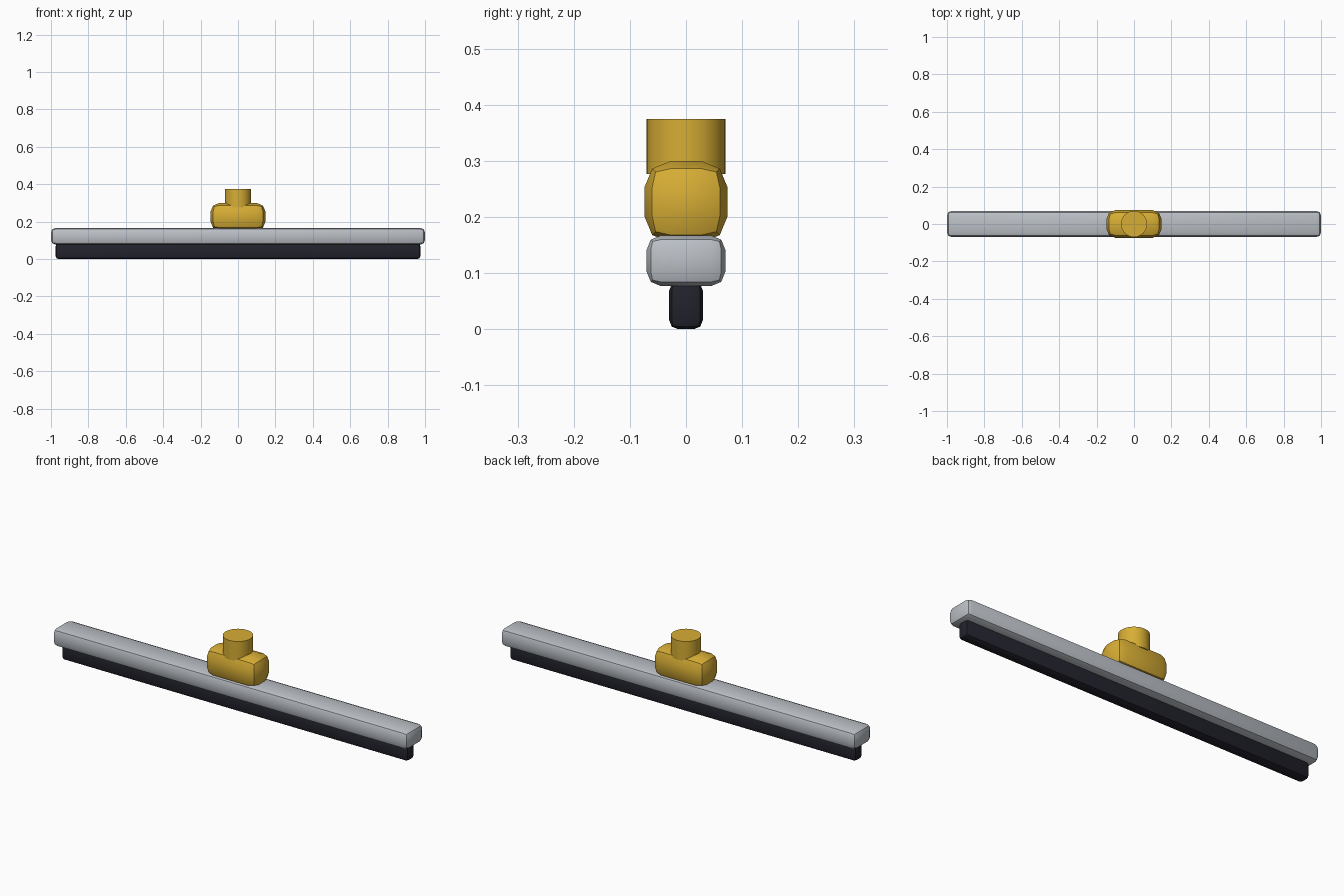
import bpy
import math

if "Cube" in bpy.data.objects:
    bpy.data.objects.remove(bpy.data.objects["Cube"], do_unlink=True)


def material(name, color):
    mat = bpy.data.materials.new(name)
    mat.use_nodes = True
    mat.diffuse_color = color
    mat.node_tree.nodes["Principled BSDF"].inputs["Base Color"].default_value = color
    return mat


def finish(obj, name, mat):
    obj.name = name
    obj.data.materials.append(mat)
    bpy.ops.object.shade_smooth_by_angle(angle=math.radians(30))


def rounded_bar(name, half_x, half_y, bottom, top, bevel, mat):
    """Box with a two-segment rounded edge all round."""
    bpy.ops.mesh.primitive_cube_add(size=2, location=(0, 0, (bottom + top) / 2))
    obj = bpy.context.object
    obj.scale = (half_x, half_y, (top - bottom) / 2)
    bpy.ops.object.transform_apply(location=False, rotation=False, scale=True)
    mod = obj.modifiers.new("rounded_edges", 'BEVEL')
    mod.width = bevel
    mod.segments = 2
    bpy.ops.object.modifier_apply(modifier=mod.name)
    finish(obj, name, mat)


yellow = material("golden yellow plastic", (0.68, 0.42, 0.035, 1))
metal = material("grey metal", (0.50, 0.53, 0.57, 1))
rubber = material("dark rubber", (0.016, 0.016, 0.026, 1))

# Rubber blade, metal channel and handle bracket, from the floor up
rounded_bar("rubber_blade", 0.975, 0.03, 0.0, 0.085, 0.016, rubber)
rounded_bar("metal_channel", 1.0, 0.07, 0.077, 0.167, 0.025, metal)
rounded_bar("handle_bracket", 0.147, 0.074, 0.154, 0.30, 0.047, yellow)

# Round socket for the handle
bpy.ops.mesh.primitive_cylinder_add(vertices=32, radius=0.07, depth=0.098,
                                    location=(0, 0, 0.326))
finish(bpy.context.object, "handle_socket", yellow)
